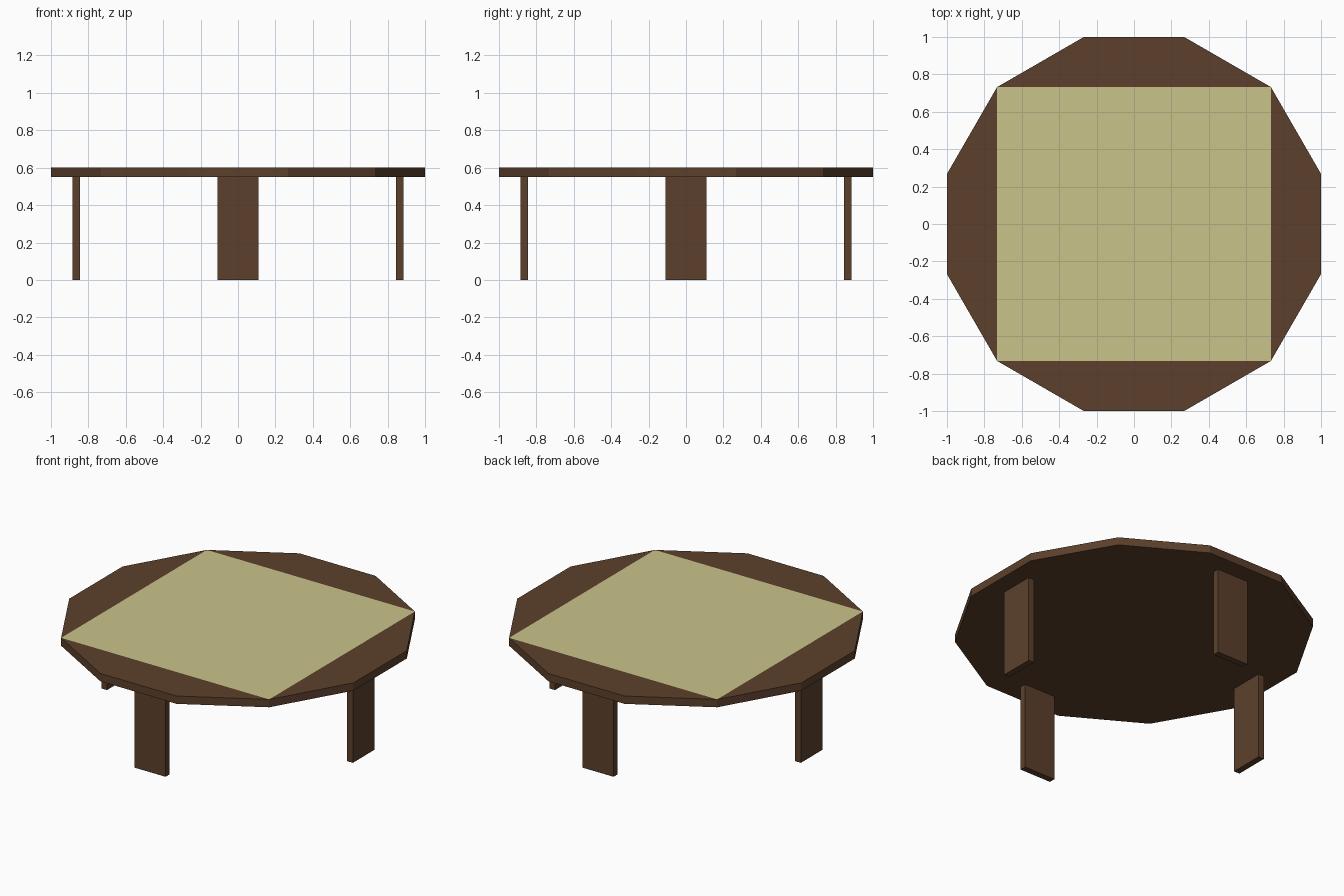
import bpy, bmesh, math

if "Cube" in bpy.data.objects:
    bpy.data.objects.remove(bpy.data.objects["Cube"])


def make_material(name, rgb):
    m = bpy.data.materials.new(name)
    m.diffuse_color = (*rgb, 1)
    m.use_nodes = True
    m.node_tree.nodes["Principled BSDF"].inputs["Base Color"].default_value = m.diffuse_color
    return m


brown = make_material("dark brown wood", (0.107, 0.051, 0.025))
cream = make_material("cream inlay", (0.59, 0.55, 0.254))


def make_object(name, bm, *mats):
    bmesh.ops.recalc_face_normals(bm, faces=bm.faces)
    me = bpy.data.meshes.new(name)
    bm.to_mesh(me)
    bm.free()
    for m in mats:
        me.materials.append(m)
    ob = bpy.data.objects.new(name, me)
    bpy.context.collection.objects.link(ob)
    return ob


# Twelve-sided top with a flush cream square joining every third corner
TOP, UNDER = 0.60, 0.55
R = 1 / math.cos(math.radians(15))
angles = [math.radians(15 + 30 * i) for i in range(12)]
bm = bmesh.new()
upper = [bm.verts.new((R * math.cos(a), R * math.sin(a), TOP)) for a in angles]
lower = [bm.verts.new((R * math.cos(a), R * math.sin(a), UNDER)) for a in angles]
for i in range(12):
    j = (i + 1) % 12
    bm.faces.new((lower[i], lower[j], upper[j], upper[i]))
bm.faces.new(lower[::-1])
for i in (1, 4, 7, 10):
    bm.faces.new([upper[(i + k) % 12] for k in range(4)])
square = bm.faces.new([upper[i] for i in (1, 4, 7, 10)])
square.material_index = 1
make_object("table_top", bm, brown, cream)

# Four flat plank legs, one facing each side
for i, side in enumerate(("right", "back", "left", "front")):
    bm = bmesh.new()
    bmesh.ops.create_cube(bm, size=1)
    for v in bm.verts:
        v.co = (0.865 + v.co.x * 0.04, v.co.y * 0.22, (v.co.z + 0.5) * UNDER)
    leg = make_object(side + "_leg", bm, brown)
    leg.rotation_euler.z = i * math.pi / 2
